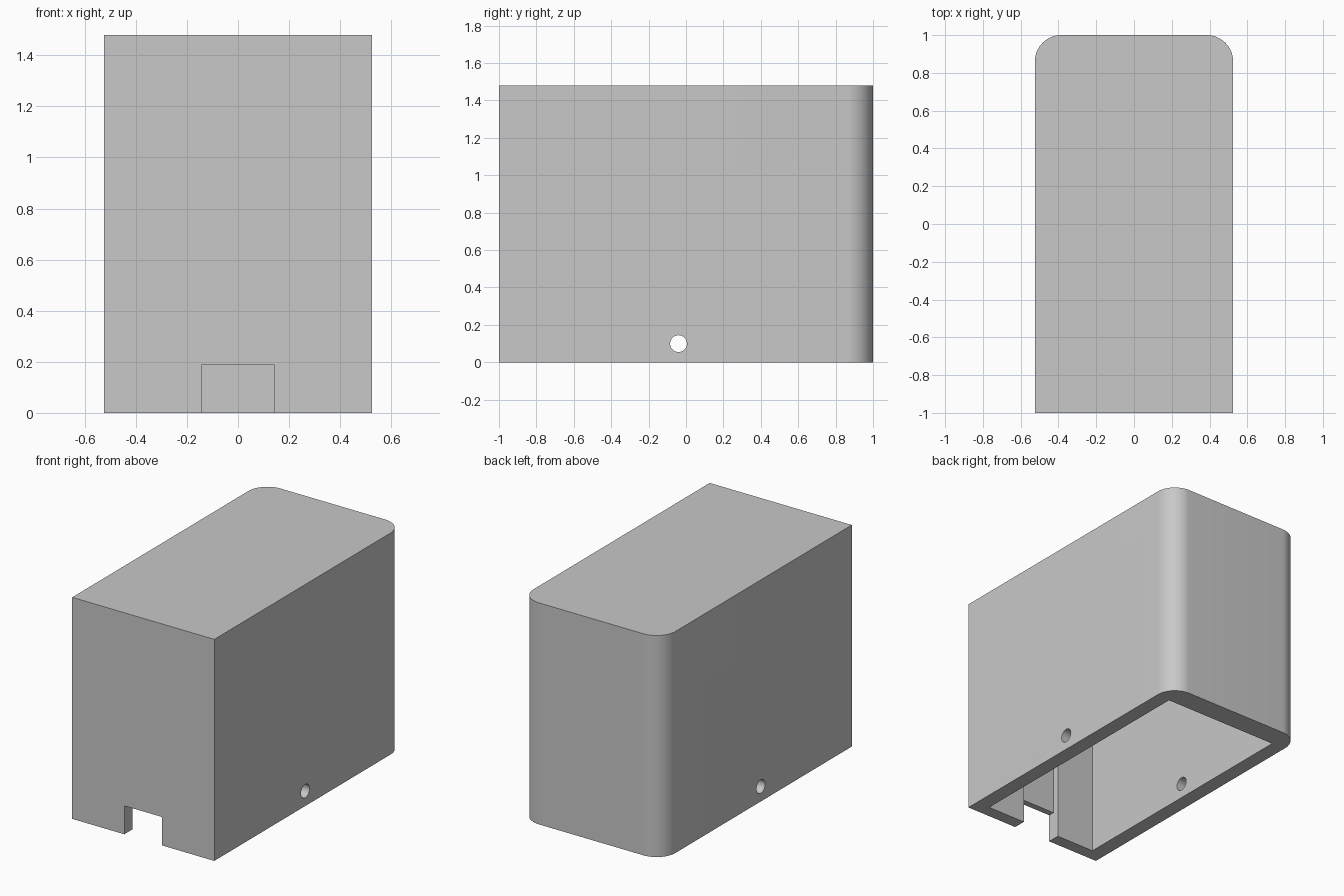
import bpy, bmesh, math

cube = bpy.data.objects.get("Cube")
if cube:
    bpy.data.objects.remove(cube, do_unlink=True)

HALF_W, HALF_D, HEIGHT = 0.525, 1.0, 1.48
RADIUS = 0.14
SIDE, FRONT, BACK, ROOF, SKIN = 0.1, 0.085, 0.15, 0.1, 0.042
SLOT_W, SLOT_H = 0.14, 0.19

grey = bpy.data.materials.new("plain grey")
grey.use_nodes = True
colour = (0.58, 0.58, 0.58, 1)
grey.diffuse_color = colour
grey.node_tree.nodes["Principled BSDF"].inputs["Base Color"].default_value = colour


def prism(name, outline, z0, z1):
    """Extrude a flat outline from z0 to z1."""
    bm = bmesh.new()
    base = bm.faces.new([bm.verts.new((x, y, z0)) for x, y in outline])
    top = bmesh.ops.extrude_face_region(bm, geom=[base])["geom"]
    verts = [v for v in top if isinstance(v, bmesh.types.BMVert)]
    bmesh.ops.translate(bm, verts=verts, vec=(0, 0, z1 - z0))
    bmesh.ops.recalc_face_normals(bm, faces=bm.faces)
    mesh = bpy.data.meshes.new(name)
    bm.to_mesh(mesh)
    bm.free()
    mesh.materials.append(grey)
    ob = bpy.data.objects.new(name, mesh)
    bpy.context.collection.objects.link(ob)
    return ob


def box(name, x0, x1, y0, y1, z0, z1):
    return prism(name, [(x0, y0), (x1, y0), (x1, y1), (x0, y1)], z0, z1)


def cut(target, cutter):
    """Subtract the cutter and discard it."""
    cutter.hide_render = True
    mod = target.modifiers.new("cut", "BOOLEAN")
    mod.operation, mod.solver, mod.object = "DIFFERENCE", "EXACT", cutter
    bpy.context.view_layer.objects.active = target
    bpy.ops.object.modifier_apply(modifier=mod.name)
    bpy.data.objects.remove(cutter, do_unlink=True)


# Outer shell: square front corners, rounded back corners
outline = [(-HALF_W, -HALF_D), (HALF_W, -HALF_D)]
for side, start in ((1, 0), (-1, math.pi / 2)):
    for i in range(17):
        a = start + i / 16 * math.pi / 2
        outline.append((side * (HALF_W - RADIUS) + RADIUS * math.cos(a),
                        HALF_D - RADIUS + RADIUS * math.sin(a)))
cover = prism("cover", outline, 0, HEIGHT)

# Hollow inside, open at the bottom
inner = HALF_W - SIDE
cut(cover, box("cavity", -inner, inner, FRONT - HALF_D, HALF_D - BACK,
               -0.1, HEIGHT - ROOF))

# Groove on the inside of the front wall, and the notch below it
cut(cover, box("groove", -SLOT_W, SLOT_W, SKIN - HALF_D, 0, -0.1, HEIGHT - ROOF))
cut(cover, box("notch", -SLOT_W, SLOT_W, -HALF_D - 0.1, 0, -0.1, SLOT_H))

# Screw hole through both side walls
bpy.ops.mesh.primitive_cylinder_add(vertices=32, radius=0.045, depth=2,
                                    location=(0, -0.04, 0.1),
                                    rotation=(0, math.pi / 2, 0))
drill = bpy.context.object
drill.data.materials.append(grey)
cut(cover, drill)

# Smooth curves, crisp edges
bpy.ops.object.select_all(action="DESELECT")
cover.select_set(True)
bpy.context.view_layer.objects.active = cover
bpy.ops.object.shade_smooth_by_angle(angle=math.radians(30))
